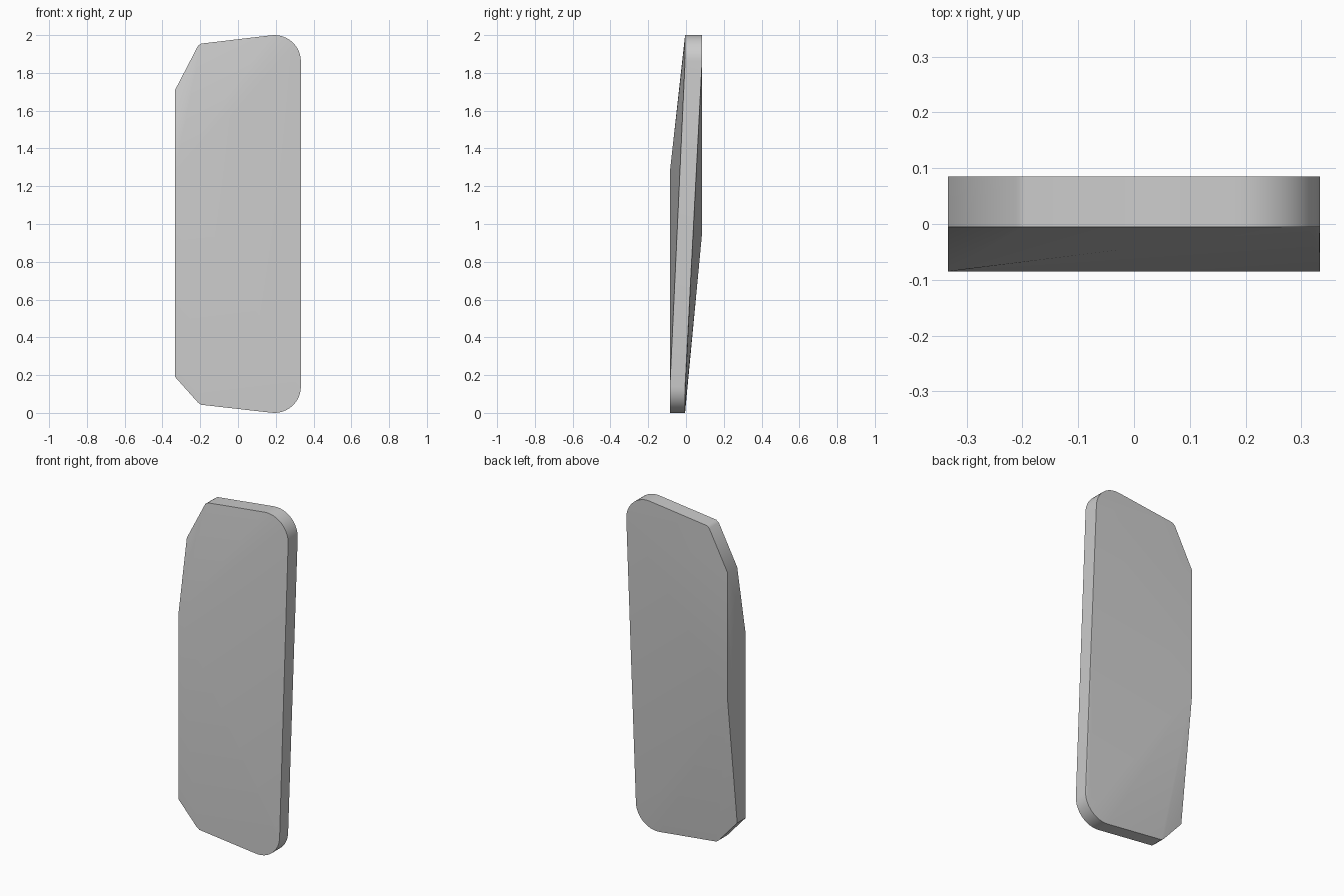
import bpy
import bmesh
from math import sin, cos, radians

cube = bpy.data.objects.get("Cube")
if cube:
    bpy.data.objects.remove(cube, do_unlink=True)

HALF_WIDTH = 0.333
RADIUS = 0.14
THICK = 0.09


def half_outline(shoulder_low, shoulder_high):
    """One end of the panel as (x, height from the middle)."""
    cx, cz = HALF_WIDTH - RADIUS, 1 - RADIUS
    pts = [(cx + RADIUS * cos(radians(a)), cz + RADIUS * sin(radians(a)))
           for a in [i * 97 / 12 for i in range(13)]]
    # Slightly softened shoulder, then the chamfer down to the straight edge
    pts += [(-0.195, shoulder_high), (-0.212, shoulder_high - 0.012),
            (-HALF_WIDTH, shoulder_low)]
    return pts


# Panel: the upper end leans back, the lower end leans forward
points = []
for x, h in half_outline(0.71, 0.955):
    points += [(x, -0.005, 1 + h), (x, -0.005 + THICK, 1 + h)]
for x, h in half_outline(0.81, 0.957):
    points += [(x, -0.085, 1 - h), (x, -0.085 + 0.08, 1 - h)]

# Ridge corners where the thick edge bends on the front and back
points += [(-HALF_WIDTH, -0.085, 1.28), (-HALF_WIDTH, 0.085, 0.95)]

bm = bmesh.new()
for p in points:
    bm.verts.new(p)
bmesh.ops.convex_hull(bm, input=bm.verts[:])
bmesh.ops.dissolve_limit(bm, angle_limit=radians(0.3),
                         verts=bm.verts[:], edges=bm.edges[:])
bmesh.ops.recalc_face_normals(bm, faces=bm.faces[:])
mesh = bpy.data.meshes.new("panel")
bm.to_mesh(mesh)
bm.free()

# Plain grey finish
grey = bpy.data.materials.new("light_grey")
grey.use_nodes = True
colour = (0.6, 0.6, 0.6, 1)
grey.diffuse_color = colour
grey.node_tree.nodes["Principled BSDF"].inputs["Base Color"].default_value = colour
mesh.materials.append(grey)

panel = bpy.data.objects.new("panel", mesh)
bpy.context.collection.objects.link(panel)
bpy.ops.object.select_all(action='DESELECT')
panel.select_set(True)
bpy.context.view_layer.objects.active = panel
bpy.ops.object.shade_smooth_by_angle(angle=radians(35))
